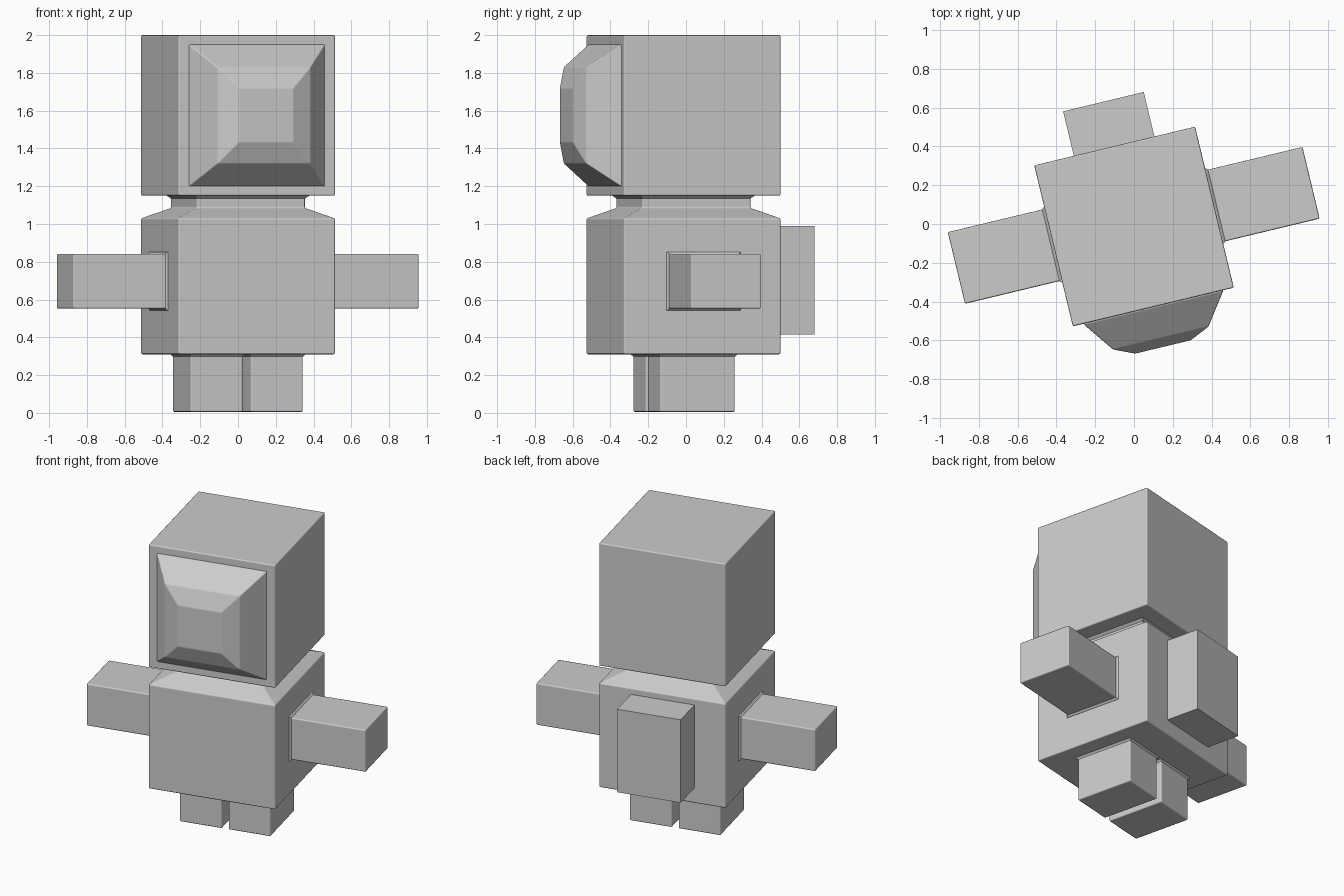
import bpy, bmesh, math
from mathutils import Matrix

if "Cube" in bpy.data.objects:
    bpy.data.objects.remove(bpy.data.objects["Cube"])

# The whole figure is turned slightly about the vertical axis
TURN = Matrix.Translation((0, -0.013, 0)) @ Matrix.Rotation(math.radians(13.5), 4, 'Z')

grey = bpy.data.materials.new("plain_grey")
grey.diffuse_color = (0.6, 0.6, 0.6, 1)
grey.use_nodes = True
grey.node_tree.nodes["Principled BSDF"].inputs["Base Color"].default_value = grey.diffuse_color


def loft(name, axis, rings, ca=0.0, cb=0.0, bevel=0.008):
    """Skin rectangles (position, half_a, half_b) stacked along an axis."""
    place = {'x': lambda t, a, b: (t, a, b),
             'y': lambda t, a, b: (a, t, b),
             'z': lambda t, a, b: (a, b, t)}[axis]
    bm = bmesh.new()
    loops = []
    for t, ha, hb in rings:
        loops.append([bm.verts.new(place(t, ca + sa * ha, cb + sb * hb))
                      for sa, sb in ((-1, -1), (1, -1), (1, 1), (-1, 1))])
    bm.faces.new(loops[0])
    bm.faces.new(loops[-1])
    for lo, hi in zip(loops, loops[1:]):
        for i in range(4):
            j = (i + 1) % 4
            bm.faces.new((lo[i], lo[j], hi[j], hi[i]))
    bmesh.ops.recalc_face_normals(bm, faces=bm.faces)
    bm.transform(TURN)
    for f in bm.faces:
        f.smooth = bevel > 0
    mesh = bpy.data.meshes.new(name)
    bm.to_mesh(mesh)
    bm.free()
    mesh.materials.append(grey)
    obj = bpy.data.objects.new(name, mesh)
    bpy.context.collection.objects.link(obj)
    if bevel:
        mod = obj.modifiers.new("soft_edges", 'BEVEL')
        mod.width = bevel
        mod.segments = 2
        mod.limit_method = 'ANGLE'
        mod.angle_limit = math.radians(20)
        mod.harden_normals = True
    return obj


H = 0.427  # half width of head and body

# Body with sloped shoulders and neck
loft("body", 'z', [(0.31, H, H), (1.03, H, H), (1.085, 0.295, 0.295), (1.16, 0.295, 0.295)])
loft("neck_flare", 'z', [(1.135, 0.294, 0.294), (1.152, 0.315, 0.315)], bevel=0)

# Head and faceted visor
loft("head", 'z', [(1.15, H, H), (2.0, H, H)])
loft("visor", 'y', [(-0.40, 0.37, 0.375), (-0.43, 0.37, 0.375), (-0.592, 0.253, 0.255),
                    (-0.639, 0.147, 0.142)], cb=1.575, bevel=0.006)

# Arms and legs, mirrored left and right
for side, s in (("left", -1), ("right", 1)):
    loft(side + "_arm", 'x', [(s * 0.40, 0.19, 0.145), (s * 0.941, 0.19, 0.145)],
         ca=0.006, cb=0.697)
    loft(side + "_arm_flare", 'x', [(s * 0.42, 0.203, 0.158), (s * 0.43, 0.2, 0.155),
                                    (s * 0.44, 0.19, 0.145)], ca=0.006, cb=0.697, bevel=0)
    loft(side + "_leg", 'z', [(0.005, 0.142, 0.204), (0.33, 0.142, 0.204)],
         ca=s * 0.164, cb=0.003)
    loft(side + "_leg_flare", 'z', [(0.298, 0.142, 0.204), (0.312, 0.154, 0.216)],
         ca=s * 0.164, cb=0.003, bevel=0)

# Backpack
loft("backpack", 'y', [(0.40, 0.214, 0.287), (0.663, 0.214, 0.287)],
     ca=-0.003, cb=0.702, bevel=0)
